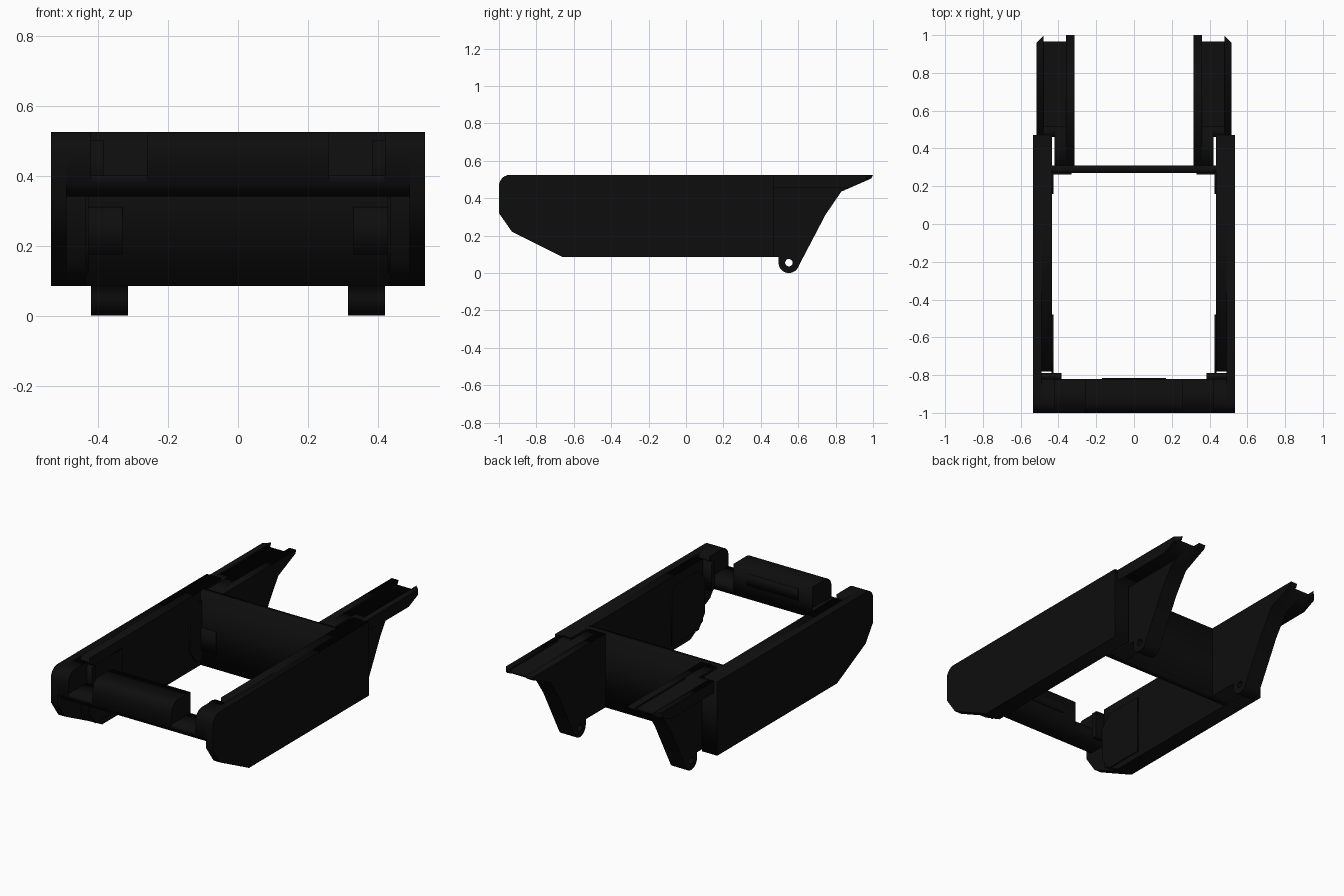
import bpy, bmesh, math
from mathutils import Matrix, Vector

if "Cube" in bpy.data.objects:
    bpy.data.objects.remove(bpy.data.objects["Cube"])

black = bpy.data.materials.new("matte_black")
black.diffuse_color = (0.004, 0.004, 0.004, 1)
black.use_nodes = True
black.node_tree.nodes["Principled BSDF"].inputs["Base Color"].default_value = black.diffuse_color


def arc(cy, cz, r, a0, a1, n=10):
    """Points on an arc, angles in degrees."""
    return [(cy + r * math.cos(math.radians(a0 + (a1 - a0) * i / n)),
             cz + r * math.sin(math.radians(a0 + (a1 - a0) * i / n))) for i in range(n + 1)]


def plate(name, loops, x0, x1, mirror=True, cut=None):
    """Fill y-z outlines (later loops are holes) and extrude from x0 to x1."""
    cu = bpy.data.curves.new(name, 'CURVE')
    cu.dimensions = '2D'
    cu.fill_mode = 'BOTH'
    cu.extrude = (x1 - x0) / 2
    for pts in loops:
        sp = cu.splines.new('POLY')
        sp.points.add(len(pts) - 1)
        for p, (y, z) in zip(sp.points, pts):
            p.co = (y, z, 0, 1)
        sp.use_cyclic_u = True
    tmp = bpy.data.objects.new(name + "_outline", cu)
    bpy.context.collection.objects.link(tmp)
    bpy.context.view_layer.update()
    dg = bpy.context.evaluated_depsgraph_get()
    me = bpy.data.meshes.new_from_object(tmp.evaluated_get(dg))
    bpy.data.objects.remove(tmp)
    me.transform(Matrix(((0, 0, 1, (x0 + x1) / 2), (1, 0, 0, 0), (0, 1, 0, 0), (0, 0, 0, 1))))
    bm = bmesh.new()
    bm.from_mesh(me)
    bmesh.ops.remove_doubles(bm, verts=bm.verts, dist=1e-5)
    if cut:  # slice off a corner and cap it
        r = bmesh.ops.bisect_plane(bm, geom=bm.verts[:] + bm.edges[:] + bm.faces[:],
                                   plane_co=cut[0], plane_no=cut[1], clear_outer=True)
        bmesh.ops.holes_fill(bm, edges=[e for e in bm.edges if e.is_boundary], sides=0)
    bmesh.ops.recalc_face_normals(bm, faces=bm.faces)
    bm.to_mesh(me)
    bm.free()
    me.name = name
    me.materials.clear()
    me.materials.append(black)
    ob = bpy.data.objects.new(name, me)
    bpy.context.collection.objects.link(ob)
    if mirror:
        ob.modifiers.new("Mirror", 'MIRROR').use_mirror_merge = False
    return ob


def rect(y0, y1, z0, z1):
    return [(y0, z0), (y1, z0), (y1, z1), (y0, z1)]


TOP, LOW = 0.525, 0.085

# Side rails: long outer shell and a shorter inner thickness
front_round = arc(-0.94, TOP - 0.06, 0.06, 90, 180)
plate("rail_outer", [[(-0.93, 0.22), (-0.66, LOW), (0.47, LOW), (0.47, TOP)]
                     + front_round + [(-1, 0.32)]], 0.49, 0.535)
plate("rail_inner", [[(-0.78, 0.15), (-0.66, LOW), (0.47, LOW), (0.47, TOP), (-0.78, TOP)]],
      0.435, 0.49)

# Thin pads on the inner faces of the rails
for name, y0, y1 in (("front_pad", -0.79, -0.48), ("rear_pad", 0.16, 0.27)):
    plate(name, [[(y0, 0.2), (y0 + 0.06, 0.12), (y1, 0.12), (y1, 0.47), (y0 + 0.06, 0.47),
                  (y0, 0.4)]], 0.427, 0.436)

# Front crossbar: low at the notches, full height in the middle and at the ends
bar_bottom = [(-1, 0.38), (-0.96, 0.34), (-0.82, 0.34)]
full = bar_bottom + [(-0.82, TOP)] + front_round
plate("front_bar_middle", [full], -0.26, 0.26, mirror=False)
plate("front_bar_notch", [bar_bottom + [(-0.82, 0.4), (-1, 0.4)]], 0.26, 0.42)
plate("front_bar_end", [full], 0.42, 0.49)
plate("front_corner_block", [rect(-0.825, -0.79, 0.34, 0.5)], 0.385, 0.49)
plate("front_bar_panel", [rect(-0.822, -0.815, 0.42, 0.49)], -0.17, 0.17, mirror=False)

# Full-height rear cross plate with a small block at each corner
plate("rear_cross_plate", [rect(0.27, 0.31, LOW, TOP)], -0.44, 0.44, mirror=False)
plate("corner_block", [rect(0.262, 0.275, 0.175, 0.31)], 0.33, 0.43)

# Rear arms: hanging lug plate with pin hole, top plate and outer strip
lug = arc(0.55, 0.055, 0.055, 180, 340, 16)
slope = [(0.745, 0.31), (0.83, 0.435)]
base = [(0.30, LOW), (0.495, LOW)] + lug + slope
hole = arc(0.55, 0.055, 0.02, 0, 337.5, 15)
plate("arm_lug_inner", [base + [(0.99, 0.505), (1, TOP), (0.30, TOP)], hole], 0.315, 0.36)
plate("arm_lug_outer", [base + [(0.965, 0.495), (0.965, 0.515), (0.52, 0.515), (0.52, TOP),
                                (0.30, TOP)], hole], 0.36, 0.42)
plate("arm_top", [[(0.46, 0.455), (0.875, 0.455), (0.965, 0.495), (0.965, 0.515),
                   (0.52, 0.515), (0.52, TOP), (0.46, TOP)]], 0.42, 0.48)
plate("arm_outer_strip", [[(0.46, 0.455), (0.875, 0.455), (0.99, 0.505), (1, TOP),
                           (0.46, TOP)]], 0.48, 0.515,
      cut=(Vector((0.515, 0.962, 0)), Vector((1, 1, 0)).normalized()))
